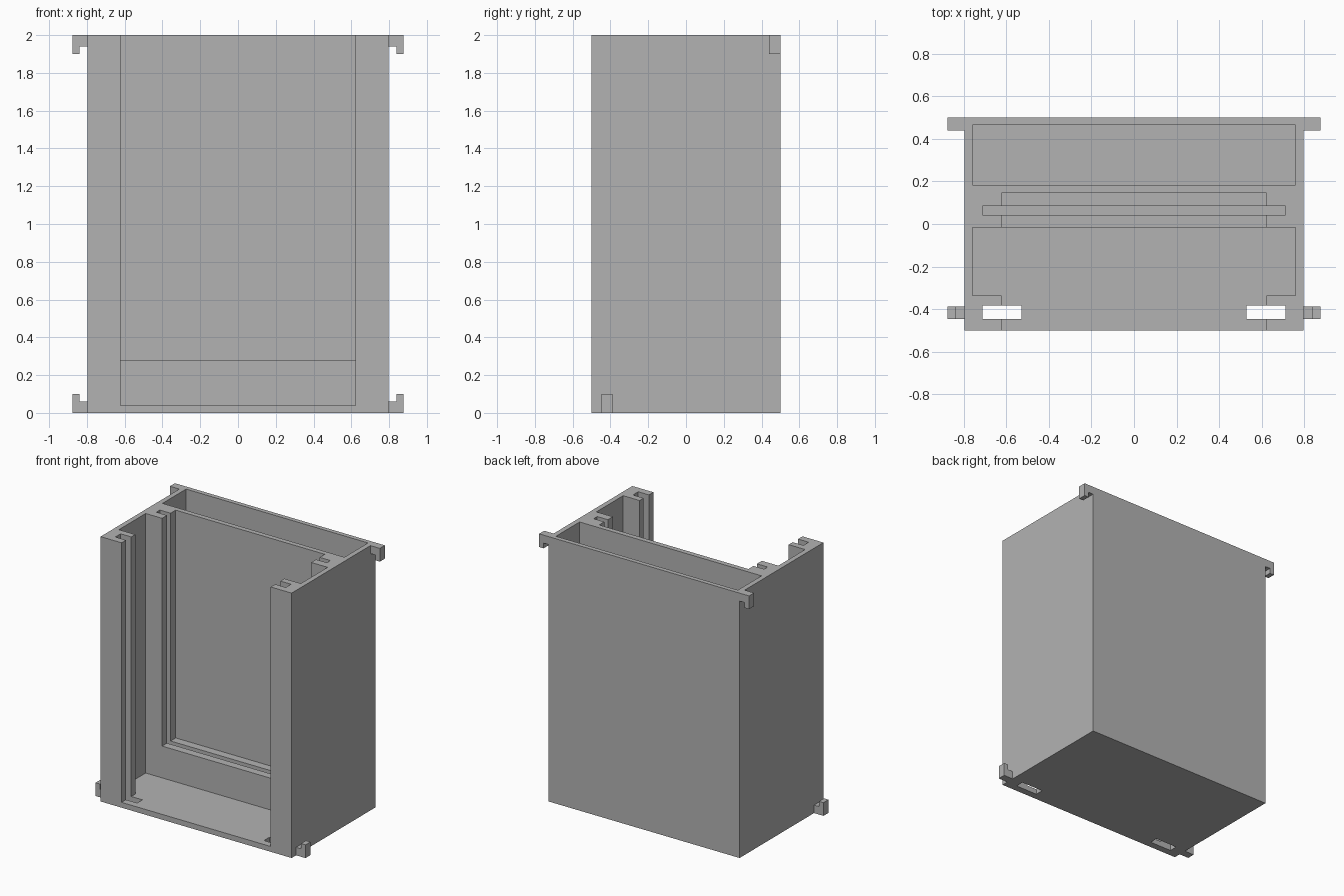
import bpy, bmesh

if "Cube" in bpy.data.objects:
    bpy.data.objects.remove(bpy.data.objects["Cube"])

grey = bpy.data.materials.new("plain grey")
grey.diffuse_color = (0.45, 0.45, 0.45, 1)
grey.use_nodes = True
grey.node_tree.nodes["Principled BSDF"].inputs["Base Color"].default_value = grey.diffuse_color


def prism(name, outline, low, high, axis="z"):
    """Extrude a 2D outline along z (outline in x, y) or along y (outline in x, z)."""
    bm = bmesh.new()
    place = (lambda a, b: (a, b, low)) if axis == "z" else (lambda a, b: (a, low, b))
    step = (0, 0, high - low) if axis == "z" else (0, high - low, 0)
    face = bm.faces.new([bm.verts.new(place(a, b)) for a, b in outline])
    ext = bmesh.ops.extrude_face_region(bm, geom=[face])
    bmesh.ops.translate(bm, vec=step,
                        verts=[v for v in ext["geom"] if isinstance(v, bmesh.types.BMVert)])
    bmesh.ops.recalc_face_normals(bm, faces=bm.faces)
    mesh = bpy.data.meshes.new(name)
    bm.to_mesh(mesh)
    bm.free()
    mesh.materials.append(grey)
    obj = bpy.data.objects.new(name, mesh)
    bpy.context.collection.objects.link(obj)
    return obj


def rect(x0, x1, y0, y1):
    return [(x0, y0), (x1, y0), (x1, y1), (x0, y1)]


def mirrored(half):
    return half + [(-x, y) for x, y in reversed(half)]


def cut(target, cutter):
    mod = target.modifiers.new("cut", "BOOLEAN")
    mod.operation, mod.solver, mod.object = "DIFFERENCE", "EXACT", cutter
    graph = bpy.context.evaluated_depsgraph_get()
    result = bpy.data.meshes.new_from_object(target.evaluated_get(graph))
    target.modifiers.clear()
    target.data = result
    bpy.data.objects.remove(cutter, do_unlink=True)


W, TOP, FLOOR = 0.798, 2.1, 0.04
opening, slot, inner = 0.623, 0.712, 0.76

# Solid case
case = prism("case", rect(-W, W, -0.5, 0.5), 0, 2)

# Front chamber with its wide opening and panel slots in the front posts
chamber = mirrored([(opening, -0.6), (opening, -0.447), (slot, -0.447), (slot, -0.384),
                    (opening, -0.384), (opening, -0.336), (inner, -0.336), (inner, -0.016)])
cut(case, prism("chamber_cutter", chamber, FLOOR, TOP))

# Rear chamber
cut(case, prism("rear_cutter", rect(-inner, inner, 0.184, 0.466), FLOOR, TOP))

# Recessed window in the dividing wall, with a deeper pane slot
cut(case, prism("window_cutter", rect(-opening, opening, -0.1, 0.146), 0.28, TOP))
cut(case, prism("pane_cutter", rect(-slot, slot, 0.043, 0.085), 0.19, TOP))

# Through holes in the floor below the front slots
for s in (-1, 1):
    x0, x1 = sorted((s * 0.53, s * slot))
    cut(case, prism("hole_cutter", rect(x0, x1, -0.447, -0.384), -0.1, 0.1))

# Side hooks: upper ones at the back point down, lower ones at the front point up
for s, side in ((-1, "left"), (1, "right")):
    hook = [(W, 0), (0.877, 0), (0.877, 0.1), (0.84, 0.1), (0.84, 0.06), (W, 0.06)]
    prism(f"lower_hook_{side}", [(s * x, z) for x, z in hook], -0.447, -0.388, "y")
    prism(f"upper_hook_{side}", [(s * x, 2 - z) for x, z in hook], 0.44, 0.5, "y")
